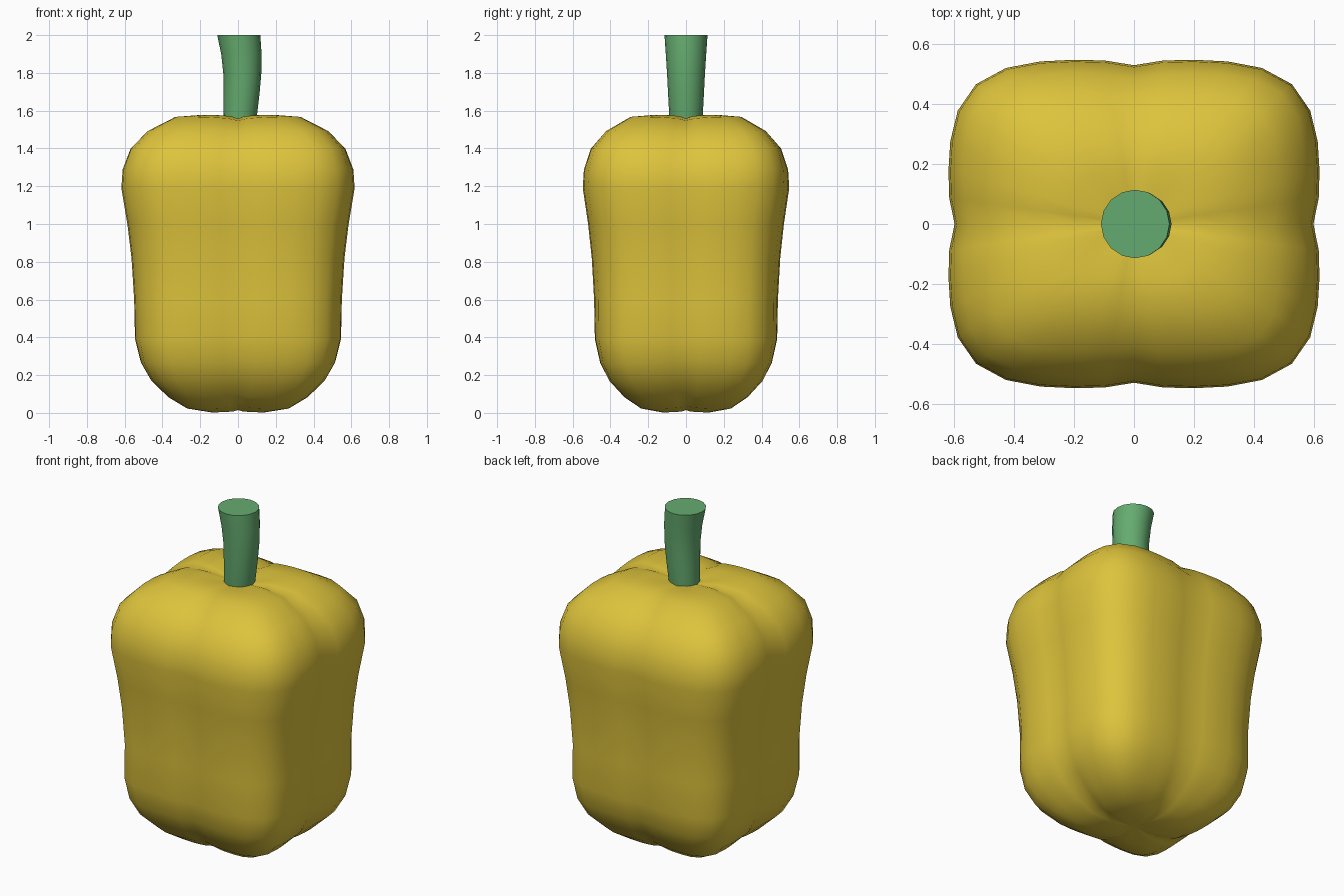
import bpy, bmesh, math

if "Cube" in bpy.data.objects:
    bpy.data.objects.remove(bpy.data.objects["Cube"])


def material(name, rgb):
    m = bpy.data.materials.new(name)
    m.diffuse_color = (*rgb, 1)
    m.use_nodes = True
    m.node_tree.nodes["Principled BSDF"].inputs["Base Color"].default_value = m.diffuse_color
    return m


def loft(name, rings, mat, bottom=None, top=None):
    """Skin a stack of rings; close each end with a pole point or a flat cap."""
    bm = bmesh.new()
    loops = [[bm.verts.new(p) for p in ring] for ring in rings]
    n = len(loops[0])
    for a, b in zip(loops, loops[1:]):
        for i in range(n):
            j = (i + 1) % n
            bm.faces.new((a[i], a[j], b[j], b[i]))
    for loop, pole in ((loops[0], bottom), (loops[-1], top)):
        if pole is None:
            bm.faces.new(loop)
        else:
            v = bm.verts.new(pole)
            for i in range(n):
                bm.faces.new((loop[i], loop[(i + 1) % n], v))
    bmesh.ops.recalc_face_normals(bm, faces=bm.faces)
    me = bpy.data.meshes.new(name)
    bm.to_mesh(me)
    bm.free()
    me.materials.append(mat)
    ob = bpy.data.objects.new(name, me)
    bpy.context.collection.objects.link(ob)
    return ob


# Pepper body: squared rings with a crease on each axis, making four lobes
def lobed_ring(r, z, n, lift):
    pts = []
    for i in range(40):
        t = math.tau * i / 40
        c, s = math.cos(t), math.sin(t)
        rad = (abs(c) ** n + abs(s) ** n) ** (-1 / n)
        off = min(i % 10, 10 - i % 10) * 9
        rad *= r * (1 - 0.037 * math.exp(-off / 6))
        dz = lift * (1 - math.sqrt(abs(math.sin(2 * t))))
        pts.append((rad * c, rad * s * 0.885, z + dz))
    return pts


# half width, height, squareness, crease lift
profile = [
    (0.06, 0.012, 4.2, 0.004), (0.15, 0.003, 5, 0.012), (0.27, 0.022, 6, 0.014),
    (0.37, 0.082, 6, 0.014), (0.46, 0.168, 5.5, 0.01), (0.515, 0.265, 5, 0.005),
    (0.547, 0.39, 4.5, 0), (0.552, 0.6, 4.2, 0), (0.566, 0.82, 4.2, 0),
    (0.588, 1.0, 4.2, 0), (0.62, 1.19, 4.2, 0), (0.613, 1.29, 4.3, -0.004),
    (0.57, 1.402, 4.7, -0.01), (0.48, 1.494, 5.2, -0.016),
    (0.335, 1.568, 5.5, -0.02), (0.2, 1.578, 5, -0.02), (0.08, 1.557, 4.2, -0.006),
]
yellow = material("pepper yellow", (0.73, 0.55, 0.045))
body = loft("pepper_body", [lobed_ring(*p) for p in profile], yellow,
            (0, 0, 0.017), (0, 0, 1.545))
for f in body.data.polygons:
    f.use_smooth = True

# Stem: gently bent, flaring tube with a flat cut top
stem_path = [(0.006, 0.082, 1.5), (0.012, 0.089, 1.58), (0.019, 0.095, 1.69),
             (0.023, 0.1, 1.79), (0.018, 0.107, 1.9), (0.004, 0.114, 2.0)]
stem_rings = [[(cx + r * math.cos(math.tau * i / 16), r * math.sin(math.tau * i / 16), z)
               for i in range(16)] for cx, r, z in stem_path]
stem = loft("stem", stem_rings, material("stem green", (0.13, 0.41, 0.16)))
bpy.context.view_layer.objects.active = stem
stem.select_set(True)
bpy.ops.object.shade_smooth_by_angle(angle=math.radians(40))
